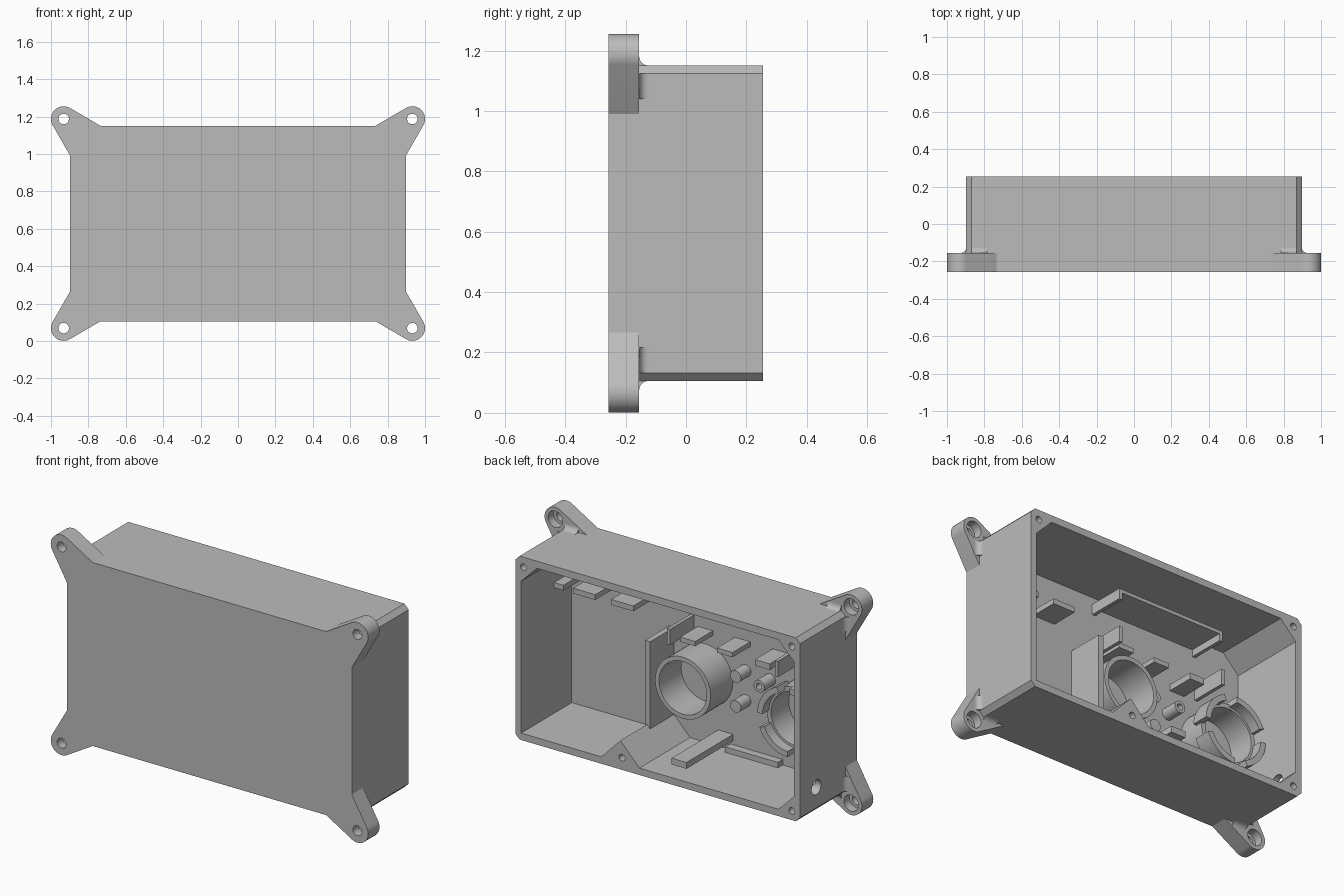
import bpy, bmesh
from math import cos, sin, radians

if "Cube" in bpy.data.objects:
    bpy.data.objects.remove(bpy.data.objects["Cube"], do_unlink=True)

grey = bpy.data.materials.new("plain_grey")
grey.use_nodes = True
COLOR = (0.5, 0.5, 0.5, 1)
grey.diffuse_color = COLOR
grey.node_tree.nodes["Principled BSDF"].inputs["Base Color"].default_value = COLOR

MID = 0.628                      # height of the case centre
HX, HZ = 0.897, 0.5225           # half width and half height of the case
FRONT, FLOOR, BACK = -0.257, -0.2, 0.255
EAR_BACK = -0.155


def prism(name, pts, lo, hi, axis="y"):
    """Extrude a 2D outline along one axis."""
    place = {"y": lambda a, b: (a, lo, b), "x": lambda a, b: (lo, a, b)}[axis]
    push = {"y": (0, hi - lo, 0), "x": (hi - lo, 0, 0)}[axis]
    if axis == "z":
        raise ValueError(axis)
    bm = bmesh.new()
    face = bm.faces.new([bm.verts.new(place(a, b)) for a, b in pts])
    out = bmesh.ops.extrude_face_region(bm, geom=[face], use_keep_orig=True)
    moved = [v for v in out["geom"] if isinstance(v, bmesh.types.BMVert)]
    bmesh.ops.translate(bm, verts=moved, vec=push)
    bmesh.ops.recalc_face_normals(bm, faces=bm.faces)
    mesh = bpy.data.meshes.new(name)
    bm.to_mesh(mesh)
    bm.free()
    mesh.materials.append(grey)
    obj = bpy.data.objects.new(name, mesh)
    bpy.context.collection.objects.link(obj)
    return obj


def arc(cx, cz, r, start, end, steps):
    angles = [radians(start + (end - start) * i / steps) for i in range(steps + 1)]
    return [(cx + r * cos(a), cz + r * sin(a)) for a in angles]


def circle(cx, cz, r, steps=40):
    return arc(cx, cz, r, 0, 360, steps)[:-1]


def rect(x0, x1, z0, z1):
    return [(x0, z0), (x1, z0), (x1, z1), (x0, z1)]


def activate(obj):
    bpy.ops.object.select_all(action="DESELECT")
    obj.select_set(True)
    bpy.context.view_layer.objects.active = obj


def cut(obj, *cutters):
    activate(obj)
    for cutter in cutters:
        cutter.hide_render = True
        mod = obj.modifiers.new("cut", "BOOLEAN")
        mod.operation, mod.solver, mod.object = "DIFFERENCE", "EXACT", cutter
        bpy.ops.object.modifier_apply(modifier=mod.name)
        bpy.data.objects.remove(cutter, do_unlink=True)
    return obj


def smooth(obj):
    activate(obj)
    bpy.ops.object.shade_smooth_by_angle(angle=radians(30))


def tube(name, cx, cz, outer, inner, top):
    obj = prism(name, circle(cx, cz, outer, 48), FLOOR - 0.005, top)
    cut(obj, prism("bore", circle(cx, cz, inner, 48), FLOOR + 0.001, top + 0.1))
    smooth(obj)


# Case: chamfered block, hollowed from the back
c = 0.027
case = prism("case", [(-HX, MID - HZ + c), (-HX + c, MID - HZ), (HX - c, MID - HZ),
                      (HX, MID - HZ + c), (HX, MID + HZ - c), (HX - c, MID + HZ),
                      (-HX + c, MID + HZ), (-HX, MID + HZ - c)], FRONT, BACK)
ix, z0, z1, k = 0.86, 0.145, 1.11, 0.1
cavity = prism("cavity", [(-ix, z0 + k), (-ix + k, z0), (0.115, z0), (0.235, 0.27),
                          (0.355, z0), (ix, z0), (ix, z1 - k), (ix - k, z1),
                          (-ix + k, z1), (-ix, z1 - k)], FLOOR, BACK + 0.1)
holes = [prism("screw_hole", circle(x, z, 0.019, 20), 0.08, BACK + 0.1)
         for x, z in ((0.845, 1.094), (-0.845, 1.094), (-0.845, 0.158), (0.225, 0.175))]
cable_hole = prism("cable_hole", circle(0.108, 0.25, 0.042), -1, -0.8, "x")
cut(case, cavity, cable_hole, *holes)
smooth(case)

# Mounting ears with stepped holes and fillets against the case
for sx, side in ((1, "left"), (-1, "right")):
    for sz, level in ((1, "upper"), (-1, "lower")):
        def corner(pts):
            return [(sx * a, MID + sz * b) for a, b in pts]
        outline = [(0.735, HZ)] + arc(0.932, 0.559, 0.068, 120.5, -30.5, 20)
        outline += [(HX, 0.362), (HX, HZ - c), (HX - c, HZ)]
        ear = prism(f"{level}_{side}_ear", corner(outline), FRONT, EAR_BACK)
        cut(ear, prism("bolt_hole", corner(circle(0.932, 0.559, 0.028)), -0.4, 0),
            prism("bolt_recess", corner(circle(0.932, 0.559, 0.046)), -0.205, 0))
        smooth(ear)
        r = 0.03
        curve = arc(EAR_BACK + r, r, r, 180, 270, 8)
        curve = [(EAR_BACK, -0.004)] + curve + [(EAR_BACK + r, -0.004)]
        smooth(prism(f"{level}_{side}_end_fillet",
                     [(y, MID + sz * (HZ + o)) for y, o in curve],
                     sx * 0.785, sx * (HX - c), "x"))
        # side fillet: stacked along depth as a curved wedge
        wedge = prism(f"{level}_{side}_side_fillet",
                      [(y, o) for y, o in curve], 0.412, HZ - c, "x")
        for v in wedge.data.vertices:
            run, depth, out = v.co
            v.co = (sx * (HX + out), depth, MID + sz * run)
        bm = bmesh.new()
        bm.from_mesh(wedge.data)
        bmesh.ops.recalc_face_normals(bm, faces=bm.faces)
        bm.to_mesh(wedge.data)
        bm.free()
        smooth(wedge)

# Round holders inside the case
tube("plain_holder", 0.02, 0.53, 0.175, 0.15, 0.0)
HOLD_X, HOLD_Z = -0.66, 0.52
tube("notched_holder", HOLD_X, HOLD_Z, 0.178, 0.152, -0.04)
for i in range(4):
    a = -10 + 90 * i
    ring = arc(HOLD_X, HOLD_Z, 0.198, a + 12, a + 78, 12)
    ring += arc(HOLD_X, HOLD_Z, 0.165, a + 78, a + 12, 12)
    smooth(prism(f"holder_claw_{i + 1}", ring, -0.08, 0.02))

# Small posts on the floor
for i, (x, z) in enumerate(((-0.235, 0.62), (-0.235, 0.45))):
    smooth(prism(f"post_{i + 1}", circle(x, z, 0.034, 24), FLOOR - 0.005, -0.11))
tube("hollow_post", -0.39, 0.61, 0.034, 0.017, -0.1)

# Ribs, shelves and tabs standing on the floor: outline and height
RIBS = {
    "partition": (0.215, 0.247, 0.25, 0.746, 0.015),
    "middle_shelf_1": (-0.03, 0.065, 0.765, 0.792, -0.04),
    "middle_shelf_2": (-0.265, -0.167, 0.765, 0.792, -0.04),
    "middle_shelf_3": (-0.5, -0.406, 0.755, 0.79, -0.04),
    "lower_long_shelf": (-0.157, -0.063, 0.2, 0.236, 0.22),
    "lower_ledge": (-0.47, -0.138, 0.146, 0.177, -0.155),
    "side_shelf_1": (0.36, 0.5, 0.86, 0.89, -0.04),
    "side_shelf_2": (0.6, 0.74, 0.86, 0.89, -0.04),
    "side_shelf_3": (0.8, 0.859, 0.86, 0.89, -0.04),
}
for name, (xa, xb, za, zb, top) in RIBS.items():
    prism(name, rect(xa, xb, za, zb), FLOOR - 0.005, top)

# Bracket: a long shelf with end tabs, and two tabs below
prism("bracket_shelf", [(-0.575, 1.01), (-0.555, 1.01), (-0.555, 1.05), (0.09, 1.05),
                        (0.09, 1.01), (0.11, 1.01), (0.11, 1.07), (-0.575, 1.07)],
      FLOOR - 0.005, 0.015)
for name, x in (("left", 0.09), ("right", -0.59)):
    prism(f"bracket_{name}_tab", rect(x, x + 0.02, 0.76, 0.85), FLOOR - 0.005, 0.015)
